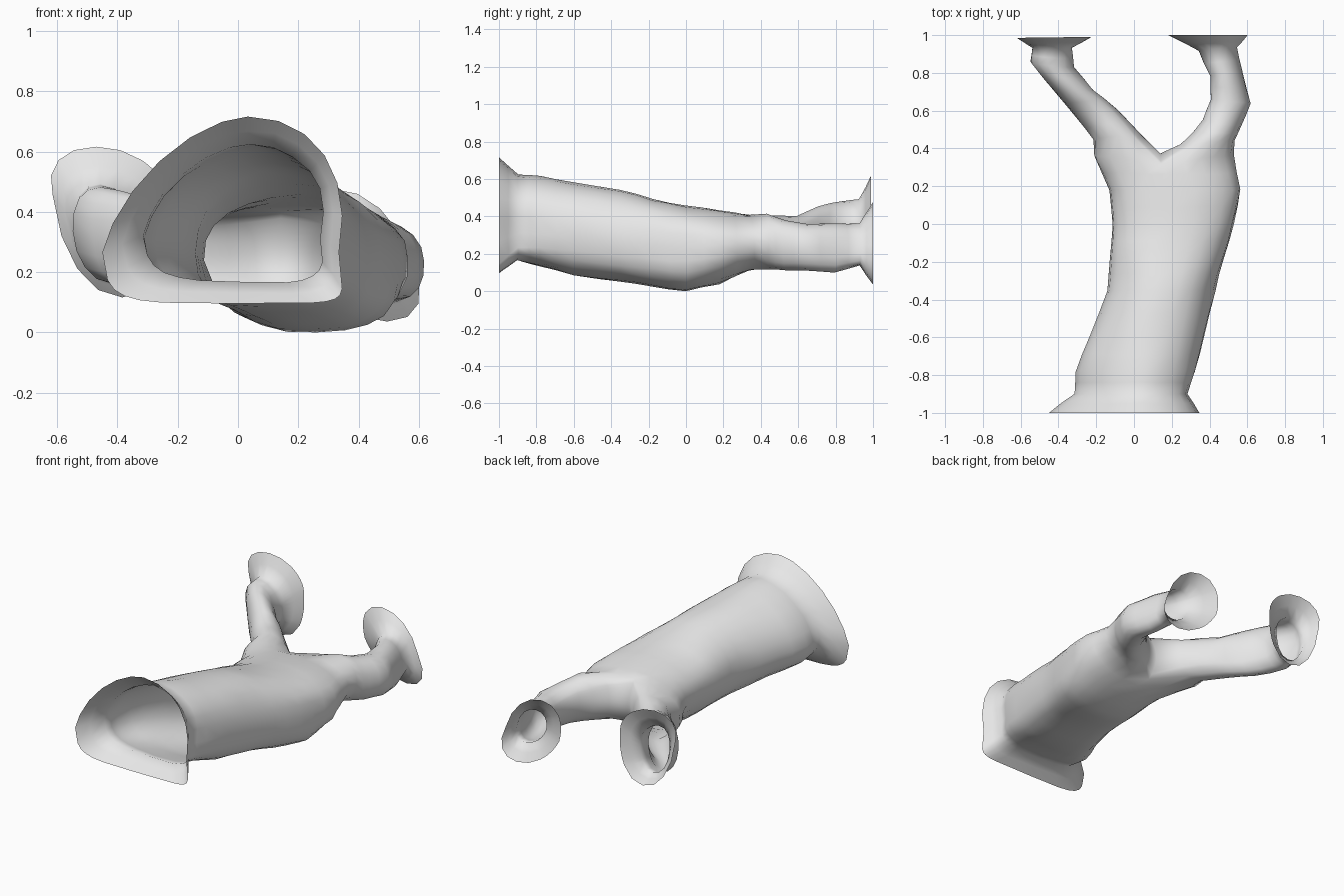
import bpy, bmesh, math
from mathutils import Vector, noise

if "Cube" in bpy.data.objects:
    bpy.data.objects.remove(bpy.data.objects["Cube"])

N = 24          # points round every ring (0 = top seam, 12 = bottom seam)
H = N // 2


def spow(v, p):
    return math.copysign(abs(v) ** p, v)


def ring(left, right, zb, zt, wz, ts=0, bs=0, p=0.8, a=0.0, ql=0.85, qr=0.85, pl=None):
    """Cross-section between two side points; a shifts the seam round the tube."""
    left, right = Vector(left), Vector(right)
    mid, half = (left + right) / 2, (right - left) / 2
    pts = []
    for i in range(N):
        if i <= H:
            t = a + (math.pi - 2 * a) * i / H
        else:
            t = math.pi - a + (math.pi + 2 * a) * (i - H) / H
        s, c = math.sin(t), math.cos(t)
        if c < 0:
            q = pl if pl and s < 0 else p
        else:
            q = ql if s < 0 else qr
        u, v = spow(s, q), spow(c, q)
        xy = mid + half * u
        z = wz + v * ((zt - wz) if v > 0 else (wz - zb))
        pts.append(Vector((xy.x + (ts * v if v > 0 else -bs * v), xy.y, z)))
    return pts


def subdivide(rows, n=2):
    """Insert in-between sections."""
    out = []
    for r0, r1 in zip(rows, rows[1:]):
        for k in range(n):
            out.append([x + (y - x) * k / n for x, y in zip(r0, r1)])
    return out + [list(rows[-1])]


# main tunnel: y, x left, x right, z bottom, z top, z widest, top skew, bottom skew, power
main = [
    (-1.0, -.45, .335, .10, .72, .27, .09, .02, .25),
    (-.90, -.32, .275, .17, .63, .32, .06, .02, .45),
    (-.78, -.31, .32, .14, .615, .31, .05, .01, .6),
    (-.60, -.24, .37, .09, .585, .30, .02, .01, .7),
    (-.35, -.135, .43, .055, .54, .27, .0, .0, .75),
    (-.18, -.125, .48, .03, .50, .25, .0, .03, .8),
    (0.0, -.11, .53, .0, .46, .24, .0, .05, .85),
    (.18, -.13, .56, .045, .435, .25, .0, .03, .85),
    (.36, -.21, .53, .11, .42, .27, -.02, -.02, .8),
]
# branches: x left, y left, x right, y right, z bottom, z top, z widest
left_branch = [
    (-.21, .45, .04, .48, .135, .41, .28),
    (-.31, .57, -.09, .61, .145, .41, .28),
    (-.42, .70, -.22, .71, .15, .46, .31),
    (-.55, .86, -.32, .83, .17, .485, .34),
    (-.535, .93, -.33, .93, .19, .495, .36),
    (-.615, .985, -.23, .99, .12, .62, .46),
]
right_branch = [
    (.25, .42, .53, .44, .12, .415, .27),
    (.37, .55, .565, .52, .115, .38, .25),
    (.41, .66, .615, .64, .115, .36, .24),
    (.41, .78, .57, .80, .105, .365, .24),
    (.345, .92, .535, .93, .14, .365, .25),
    (.195, 1.0, .57, 1.0, .04, .48, .25),
]

bm = bmesh.new()


def add_ring(pts):
    return [bm.verts.new(p) for p in pts]


def bridge(r0, r1):
    for i in range(N):
        j = (i + 1) % N
        bm.faces.new((r0[i], r0[j], r1[j], r1[i]))


# main tunnel skin, with a more pointed arch towards the mouth
prev = None
for y, xl, xr, zb, zt, wz, ts, bs, p in subdivide(main):
    m = max(0, -y)
    cur = add_ring(ring((xl, y), (xr, y), zb, zt, wz, ts, bs, p, 0,
                        .85 + .3 * m, .85 + .12 * m, p + .2 * m))
    if prev:
        bridge(prev, cur)
    prev = cur

# fork: a seam from top to bottom splits the last ring into two, curved like a saddle
top, bot = prev[0], prev[H]
for v in prev:
    v.co.y -= .09 * math.exp(-((v.co.x - .14) / .13) ** 2)
top.co.z -= .01
seam = add_ring([top.co.lerp(bot.co, k / H) + Vector((0, .08 * math.sin(math.pi * k / H), 0))
                 for k in range(1, H)])
# start ring, sections, seam angle, top skew and bottom skew (share of half width)
forks = [
    ([top] + seam + [bot] + prev[H + 1:], left_branch, math.pi / 4, -.25, .2),
    (prev[:H + 1] + seam[::-1], right_branch, -math.pi / 4, -.35, .6),
]
for start, rows, a, ts, bs in forks:
    last = start
    sections = subdivide(rows)
    for k, (xl, yl, xr, yr, zb, zt, wz) in enumerate(sections):
        g = (xr - xl) / 2 * k / (len(sections) - 1)
        cur = add_ring(ring((xl, yl), (xr, yr), zb, zt, wz, ts * g, bs * g, .95, a,
                            .95, .95))
        bridge(last, cur)
        last = cur

# soften the crotch of the fork
crotch = [v for v in bm.verts if .22 < v.co.y < .52 and -.08 < v.co.x < .36]
bmesh.ops.smooth_vert(bm, verts=crotch, factor=.5,
                      use_axis_x=True, use_axis_y=True, use_axis_z=True)

# uneven rock surface, leaving the open rims clean
for v in bm.verts:
    if abs(v.co.y) < .95:
        v.co += noise.noise_vector(v.co * 6) * .01
low = min(v.co.z for v in bm.verts)
for v in bm.verts:
    v.co.z -= low
for f in bm.faces:
    f.smooth = True

mesh = bpy.data.meshes.new("forked_tunnel")
bm.to_mesh(mesh)
bm.free()
rock = bpy.data.materials.new("pale_grey")
rock.diffuse_color = (.8, .8, .8, 1)
rock.use_nodes = True
rock.node_tree.nodes["Principled BSDF"].inputs["Base Color"].default_value = rock.diffuse_color
mesh.materials.append(rock)
tunnel = bpy.data.objects.new("forked_tunnel", mesh)
bpy.context.collection.objects.link(tunnel)
